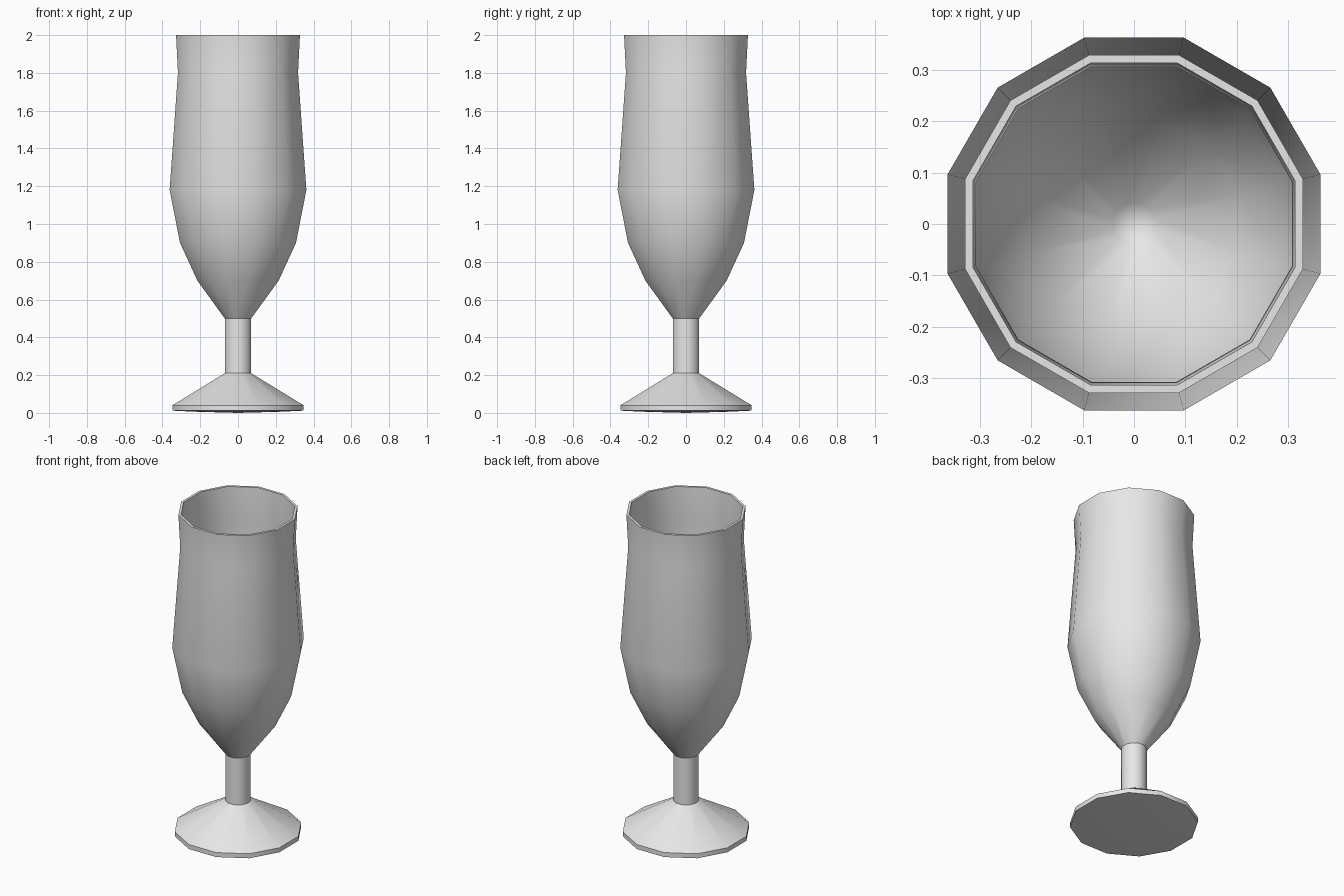
import bpy, bmesh
from math import radians, cos, sin, pi

cube = bpy.data.objects.get("Cube")
if cube:
    bpy.data.objects.remove(cube)

SIDES = 12

glass = bpy.data.materials.new("pale grey glass")
glass.use_nodes = True
colour = (0.8, 0.8, 0.8, 1)
glass.diffuse_color = colour
glass.node_tree.nodes["Principled BSDF"].inputs["Base Color"].default_value = colour


def lathe(name, profile):
    """Turn a (half width across flats, height) profile into a 12-sided part."""
    bm = bmesh.new()
    rings = []
    for width, z in profile:
        if width == 0:
            rings.append([bm.verts.new((0, 0, z))] * SIDES)
            continue
        r = width / cos(pi / SIDES)
        angles = [2 * pi * (i + 0.5) / SIDES for i in range(SIDES)]
        rings.append([bm.verts.new((r * cos(a), r * sin(a), z)) for a in angles])
    for low, high in zip(rings, rings[1:]):
        for i in range(SIDES):
            j = (i + 1) % SIDES
            corners = [low[i], low[j], high[j], high[i]]
            bm.faces.new(list(dict.fromkeys(corners)))
    mesh = bpy.data.meshes.new(name)
    bm.to_mesh(mesh)
    bm.free()
    mesh.materials.append(glass)
    obj = bpy.data.objects.new(name, mesh)
    bpy.context.collection.objects.link(obj)
    bpy.ops.object.select_all(action="DESELECT")
    obj.select_set(True)
    bpy.context.view_layer.objects.active = obj
    bpy.ops.object.shade_smooth_by_angle(angle=radians(35))
    return obj


# Foot: slightly domed underside, thin edge, sloping top
lathe("foot", [(0, 0), (0.22, 0.006), (0.348, 0.012), (0.348, 0.04), (0.07, 0.21)])

# Stem
lathe("stem", [(0.07, 0.21), (0.07, 0.5)])

# Bowl: outer wall up to the rim, then down the inner wall to a rounded floor
outer = [(0.07, 0.5), (0.215, 0.7), (0.307, 0.9), (0.362, 1.18), (0.318, 1.8), (0.328, 2)]
inner = [(0.313, 2), (0.307, 1.8), (0.347, 1.18), (0.292, 0.905), (0.203, 0.71),
         (0.04, 0.535), (0, 0.52)]
lathe("bowl", outer + inner)
